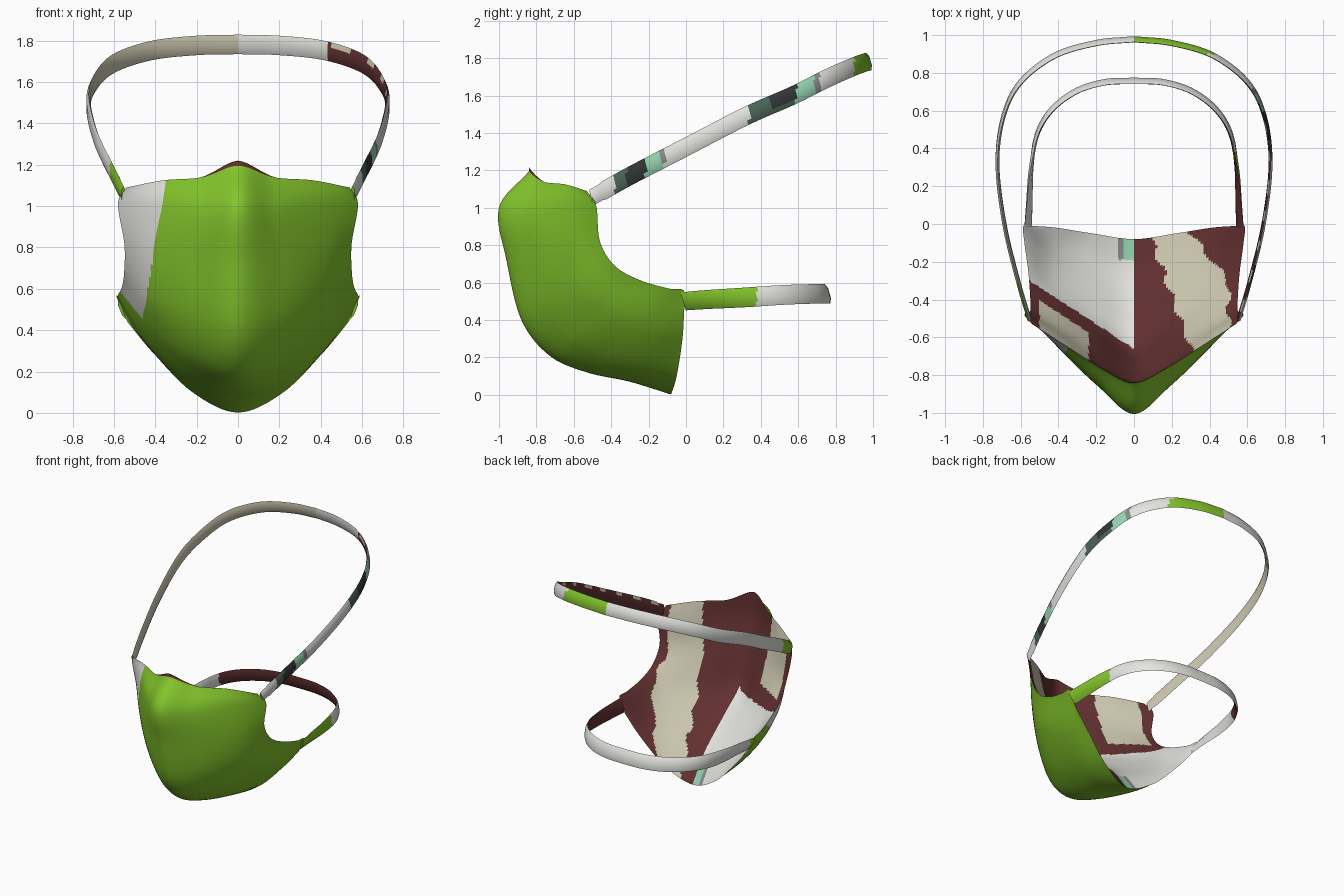
import bpy, bmesh, math
from mathutils import Vector

if "Cube" in bpy.data.objects:
    bpy.data.objects.remove(bpy.data.objects["Cube"])


def lin(c):
    c /= 255
    return c / 12.92 if c < 0.04045 else ((c + 0.055) / 1.055) ** 2.4


# Flat colours
PALETTE = [("leaf_green", (132, 198, 44)), ("off_white", (228, 228, 224)),
           ("maroon", (98, 48, 48)), ("beige", (206, 201, 178)),
           ("mint", (150, 212, 175)), ("slate_green", (76, 100, 90)),
           ("charcoal", (50, 54, 55)), ("mid_grey", (135, 140, 140))]
MATS = []
for name, rgb in PALETTE:
    m = bpy.data.materials.new(name)
    m.diffuse_color = (*[lin(c) for c in rgb], 1)
    m.use_nodes = True
    m.node_tree.nodes["Principled BSDF"].inputs["Base Color"].default_value = m.diffuse_color
    MATS.append(m)
GREEN, WHITE, MAROON, BEIGE, MINT, SLATE, BLACK, GREY = range(8)


def spline(pts, n):
    """Sample a smooth curve through points, n steps per span."""
    p = [Vector(q) for q in pts]
    p = [2 * p[0] - p[1]] + p + [2 * p[-1] - p[-2]]
    out = []
    for i in range(1, len(p) - 2):
        a, b, c, d = p[i - 1:i + 3]
        for k in range(n):
            t = k / n
            out.append(0.5 * (2 * b + (c - a) * t + (2 * a - 5 * b + 4 * c - d) * t * t
                              + (3 * b - a - 3 * c + d) * t ** 3))
    return out + [p[-2]]


def mirrored(half):
    """Half row (centre first) to full row from -x to +x."""
    half = [Vector(q) for q in half]
    return [Vector((-q.x, q.y, q.z)) for q in half[:0:-1]] + half


def finish(bm, name):
    bmesh.ops.recalc_face_normals(bm, faces=bm.faces[:])
    me = bpy.data.meshes.new(name)
    bm.to_mesh(me)
    bm.free()
    ob = bpy.data.objects.new(name, me)
    bpy.context.collection.objects.link(ob)
    for m in MATS:
        me.materials.append(m)
    bpy.ops.object.select_all(action='DESELECT')
    ob.select_set(True)
    bpy.context.view_layer.objects.active = ob
    bpy.ops.object.shade_smooth_by_angle(angle=math.radians(45))


# Mask shell: rows from top edge to chin edge, each from centre to side
ROWS = [
    [(0, -.84, 1.195), (.17, -.765, 1.14), (.36, -.645, 1.125), (.54, -.53, 1.09)],
    [(0, -1, 1.0), (.18, -.86, .98), (.38, -.67, 1.0), (.58, -.48, 1.01)],
    [(0, -.96, .72), (.22, -.82, .73), (.42, -.63, .78), (.55, -.46, .82)],
    [(0, -.88, .40), (.21, -.77, .46), (.42, -.57, .56), (.55, -.38, .69)],
    [(0, -.73, .21), (.22, -.64, .29), (.44, -.43, .45), (.56, -.25, .615)],
    [(0, -.53, .12), (.22, -.45, .19), (.44, -.29, .37), (.58, -.10, .57)],
    [(0, -.30, .07), (.22, -.25, .13), (.43, -.16, .32), (.585, -.01, .555)],
    [(0, -.08, .002), (.22, -.05, .10), (.41, -.02, .29), (.535, -.01, .44)]]
# Shallower lining: middle rows only, its edges are those of the shell
LINING = [
    [(0, -.82, 1.0), (.18, -.74, 1.0), (.38, -.60, 1.0)],
    [(0, -.74, .74), (.20, -.64, .76), (.40, -.54, .80)],
    [(0, -.66, .55), (.20, -.54, .56), (.40, -.43, .62)],
    [(0, -.50, .42), (.20, -.42, .44), (.42, -.33, .52)],
    [(0, -.36, .31), (.21, -.30, .34), (.43, -.22, .44)],
    [(0, -.22, .19), (.22, -.17, .23), (.43, -.12, .37)]]
LINING = [ROWS[0]] + [r + [s[3]] for r, s in zip(LINING, ROWS[1:])] + [ROWS[-1]]


def outer_colour(c):
    side = c.x < -.35 - .165 * (1.12 - c.z)
    return WHITE if side and c.z > .45 + 1.25 * (-.46 - c.x) else GREEN


def inner_colour(c):
    x, y = c.x, c.y
    if x < 0:
        edge = -.66 - .65 * x
        if y > edge:
            if x > -.08 and y > -.19:
                return MINT if x > -.05 else GREY
            return WHITE
        return BEIGE if -.5 < x < -.24 and y < edge - .07 else MAROON
    d = -y - .1
    wave = .016 * math.sin(45 * y)
    lo, hi = .1 + .36 * d + wave, min(.34 + .8 * d, .5) + wave
    return BEIGE if lo < x < hi else MAROON


def surface(rows):
    cols = zip(*[mirrored(r) for r in rows])
    return [spline(r, 16) for r in zip(*[spline(c, 15) for c in cols])]


def ring(g):
    return g[0] + [r[-1] for r in g[1:]] + g[-1][-2::-1] + [r[0] for r in g[-2:0:-1]]


def build_mask():
    bm = bmesh.new()
    edges = []
    for rows, colour in ((ROWS, outer_colour), (LINING, inner_colour)):
        g = surface(rows)
        if rows is LINING:      # nose bump stands above the shell
            for p in g[0]:
                p.z += .025 * max(0, 1 - abs(p.x) / .19)
        g = [[bm.verts.new(p) for p in row] for row in g]
        for r, s in zip(g, g[1:]):
            for j in range(len(r) - 1):
                f = bm.faces.new((r[j], s[j], s[j + 1], r[j + 1]))
                f.material_index = colour(f.calc_center_median())
        edges.append(ring(g))
    a, b = edges
    for k in range(len(a)):     # nose rim
        if (a[k].co - b[k].co).length + (a[k - 1].co - b[k - 1].co).length > .001:
            bm.faces.new((a[k - 1], a[k], b[k], b[k - 1])).material_index = MAROON
    bmesh.ops.remove_doubles(bm, verts=bm.verts[:], dist=.0003)
    finish(bm, "mask_shell")


# Straps: ribbon with a slightly bulged section, (outward, across) pairs
SECTION = [(0, 1), (.011, .5), (.011, -.5), (0, -1), (-.009, -.5), (-.009, .5)]


def build_strap(name, half, width, colour, lean):
    path = mirrored(spline(half, 12))
    bm = bmesh.new()
    rings = []
    for i, p in enumerate(path):
        t = path[min(i + 1, len(path) - 1)] - path[max(i - 1, 0)]
        tilt = lean * math.copysign(max(0, 1 - max(p.y, 0) / .4), p.x)
        across = Vector((tilt, -.27, .95)).normalized()
        out = across.cross(t).normalized()
        half_w = width - .006 * (p.y < -.45)
        rings.append([bm.verts.new(p + out * o + across * w * half_w) for o, w in SECTION])
    n = len(SECTION)
    for r, s in zip(rings, rings[1:]):
        for k in range(n):
            f = bm.faces.new((r[k], r[(k + 1) % n], s[(k + 1) % n], s[k]))
            f.material_index = colour(f.calc_center_median(), k)
    bm.faces.new(rings[0])
    bm.faces.new(rings[-1])
    finish(bm, name)


def head_colour(c, k):
    if k > 2:       # inner side
        if c.x < 0:
            return BEIGE
        if c.x < .43 and c.y > .5:
            return WHITE
        return BEIGE if k == 5 and math.sin(40 * c.y) > .3 else MAROON
    if c.x < 0:
        return GREEN if c.y < -.32 else WHITE
    if c.y > .9:
        return GREEN
    # bands along the right side
    for end, col in ((-.38, WHITE), (-.32, SLATE), (-.22, BLACK), (-.13, MINT), (-.11, GREY),
                     (.34, WHITE), (.45, SLATE), (.59, SLATE if k == 2 else BLACK),
                     (.69, MINT), (.72, GREY)):
        if c.y < end:
            return col
    return WHITE


def neck_colour(c, k):
    if k < 3:       # outer side
        return GREEN if c.y < (.38 if c.x > 0 else .03) else WHITE
    return MAROON if c.x > -.5 else WHITE


build_mask()
build_strap("head_strap",
            [(0, .977, 1.782), (.2, .957, 1.777), (.42, .89, 1.752), (.6, .75, 1.69),
             (.69, .57, 1.6), (.722, .32, 1.49), (.685, 0, 1.325), (.613, -.3, 1.17),
             (.553, -.505, 1.055)], .049, head_colour, 0)
build_strap("neck_strap",
            [(0, .757, .54), (.15, .75, .54), (.3, .705, .54), (.43, .61, .538),
             (.51, .48, .532), (.543, .3, .52), (.553, .12, .51), (.56, -.015, .5)],
            .054, neck_colour, .4)
